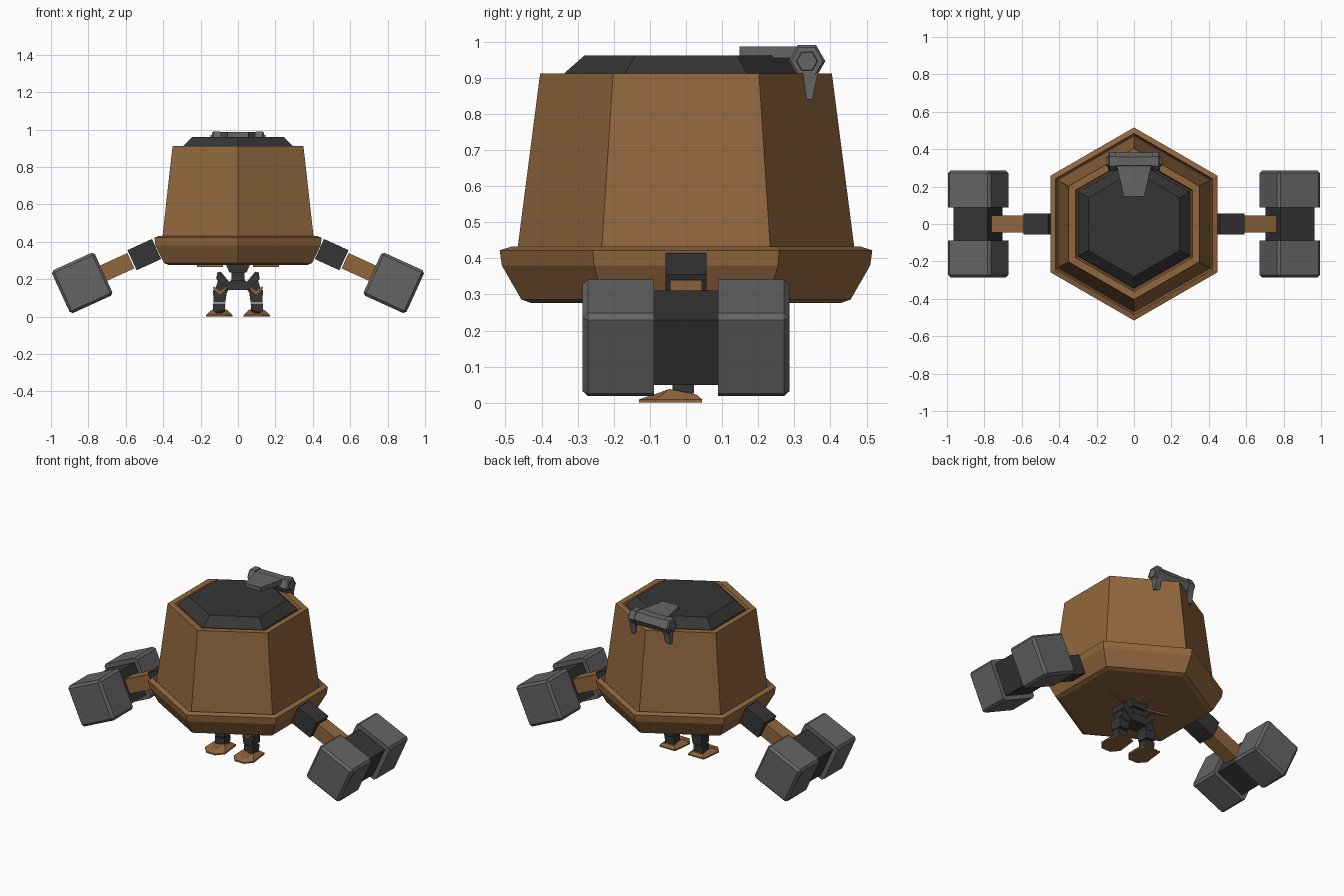
import bpy, bmesh, math
from mathutils import Matrix, Vector

if "Cube" in bpy.data.objects:
    bpy.data.objects.remove(bpy.data.objects["Cube"])


def material(name, r, g, b):
    m = bpy.data.materials.new(name)
    m.diffuse_color = (r, g, b, 1)
    m.use_nodes = True
    m.node_tree.nodes["Principled BSDF"].inputs["Base Color"].default_value = m.diffuse_color
    return m


BROWN = material("brown_leather", 0.285, 0.135, 0.048)
DARK = material("dark_iron", 0.036, 0.036, 0.036)
GREY = material("grey_steel", 0.13, 0.13, 0.13)


def finish(name, bm, mat, matrix=None):
    if matrix is not None:
        bm.transform(matrix)
    bmesh.ops.recalc_face_normals(bm, faces=bm.faces)
    me = bpy.data.meshes.new(name)
    bm.to_mesh(me)
    bm.free()
    me.materials.append(mat)
    ob = bpy.data.objects.new(name, me)
    bpy.context.collection.objects.link(ob)
    return ob


def skin(rings):
    """Closed solid through a list of equal-length point rings."""
    bm = bmesh.new()
    vs = [[bm.verts.new(p) for p in ring] for ring in rings]
    n = len(vs[0])
    for a, b in zip(vs, vs[1:]):
        for i in range(n):
            j = (i + 1) % n
            bm.faces.new((a[i], a[j], b[j], b[i]))
    bm.faces.new(vs[0])
    bm.faces.new(vs[-1])
    return bm


def hex_loft(name, profile, mat):
    rings = []
    for r, z in profile:
        rings.append([(r * math.cos(math.radians(30 + 60 * i)),
                       r * math.sin(math.radians(30 + 60 * i)), z) for i in range(6)])
    return finish(name, skin(rings), mat)


def prism(name, pts, axis, a, b, mat, matrix=None):
    put = {"x": lambda p, t: (t, p[0], p[1]),
           "y": lambda p, t: (p[0], t, p[1]),
           "z": lambda p, t: (p[0], p[1], t)}[axis]
    return finish(name, skin([[put(p, t) for p in pts] for t in (a, b)]), mat, matrix)


def box(name, x0, x1, y0, y1, z0, z1, mat, matrix=None):
    return prism(name, [(x0, y0), (x1, y0), (x1, y1), (x0, y1)], "z", z0, z1, mat, matrix)


# Shell: lower rim with groove, tapered wall, dark lid
hex_loft("shell_rim", [(.428, .276), (.456, .286), (.510, .38), (.516, .422),
                       (.485, .432), (.474, .405)], BROWN)
hex_loft("shell_wall", [(.470, .40), (.404, .912), (.362, .912), (.352, .885)], BROWN)
hex_loft("lid", [(.346, .88), (.340, .91), (.282, .961)], DARK)


# Hinge latch on the back of the lid
def hexagon(r):
    return [(.335 + r * math.cos(math.radians(60 * i)),
             .946 + r * math.sin(math.radians(60 * i))) for i in range(6)]


prism("latch_bar", hexagon(.046), "x", -.10, .10, GREY)
prism("latch_plate", [(-.055, .148), (.055, .148), (.092, .31), (-.092, .31)], "z", .955, .986, GREY)
for s in (1, -1):
    rings = [[(s * x, y, z) for y, z in hexagon(r)]
             for x, r in ((.095, .051), (.132, .051), (.139, .044), (.139, .03), (.146, .028))]
    finish("latch_end", skin(rings), GREY)
    prism("latch_prong", [(.312, .925), (.368, .925), (.350, .84), (.326, .84)],
          "x", s * .10, s * .138, GREY)


# Arms holding hammers
def hammer_head(side, m):
    bm = bmesh.new()
    bmesh.ops.create_cube(bm, size=1, matrix=Matrix.Translation((0, side * .1875, 0))
                          @ Matrix.Diagonal((.252, .197, .252, 1)))
    inner = side * .1875 - side * .0985
    edges = [e for e in bm.edges
             if not all(abs(v.co.y - inner) < 1e-4 for v in e.verts)]
    bmesh.ops.bevel(bm, geom=edges, offset=.014, segments=1, affect='EDGES')
    finish("hammer_head", bm, GREY, m)


for s in (1, -1):
    m = (Matrix.Diagonal((s, 1, 1, 1)) @ Matrix.Translation((.833, 0, .18))
         @ Matrix.Rotation(math.radians(24.5), 4, "Y"))
    box("sleeve", -.437, -.293, -.057, .057, -.059, .059, DARK, m)
    box("forearm", -.286, -.09, -.045, .045, -.045, .045, BROWN, m)
    box("hammer_core", -.099, .099, -.10, .10, -.099, .099, DARK, m)
    for side in (1, -1):
        hammer_head(side, m)

# Hips and waist under the shell
prism("hips", [(-.055, .142), (.055, .142), (.062, .175), (.036, .195), (-.036, .195),
               (-.062, .175)], "y", -.05, .045, DARK)
box("waist", -.036, .036, -.038, .035, .19, .24, DARK)
prism("waist_top", [(-.045, .235), (.045, .235), (.065, .28), (-.065, .28)], "y", -.05, .05, DARK)

# Thin straps against the underside
for s in (1, -1):
    prism("under_strap", [(s * .08, .0), (s * .22, .03), (s * .22, .045), (s * .08, .015)],
          "z", .266, .278, BROWN)
box("back_strap", -.03, .03, .04, .13, .268, .278, BROWN)

# Legs, flaps, knee guards and feet
for s in (1, -1):
    def side(pts):
        return [(s * x, z) for x, z in pts]

    prism("hip_flap", side([(.03, .165), (.05, .142), (.115, .20), (.112, .235), (.092, .24)]),
          "y", -.055, .045, DARK)
    prism("thigh", side([(.045, .15), (.105, .20), (.125, .135), (.062, .125)]),
          "y", -.04, .035, DARK)
    prism("knee_guard", side([(.052, .16), (.062, .168), (.096, .132), (.128, .162), (.135, .152),
                              (.096, .116)]), "y", -.05, -.035, BROWN)
    prism("shin", side([(.068, .076), (.13, .076), (.134, .14), (.115, .152), (.058, .14)]),
          "y", -.042, .032, DARK)
    prism("ankle", side([(.07, .025), (.132, .025), (.134, .069), (.068, .069)]),
          "y", -.038, .022, DARK)
    # foot: wide sole rising to a ridge at the ankle
    sole = [(.068, -.13), (.132, -.13), (.17, -.085), (.155, .045), (.045, .045), (.03, -.085)]
    low = [(s * x, y, 0) for x, y in sole]
    mid = [(s * x, y, .009) for x, y in sole]
    top = [(s * x, y, z) for x, y, z in
           ((.085, -.10, .018), (.115, -.10, .018), (.138, -.045, .038),
            (.135, .03, .022), (.065, .03, .022), (.062, -.045, .038))]
    finish("foot", skin([low, mid, top]), BROWN)
